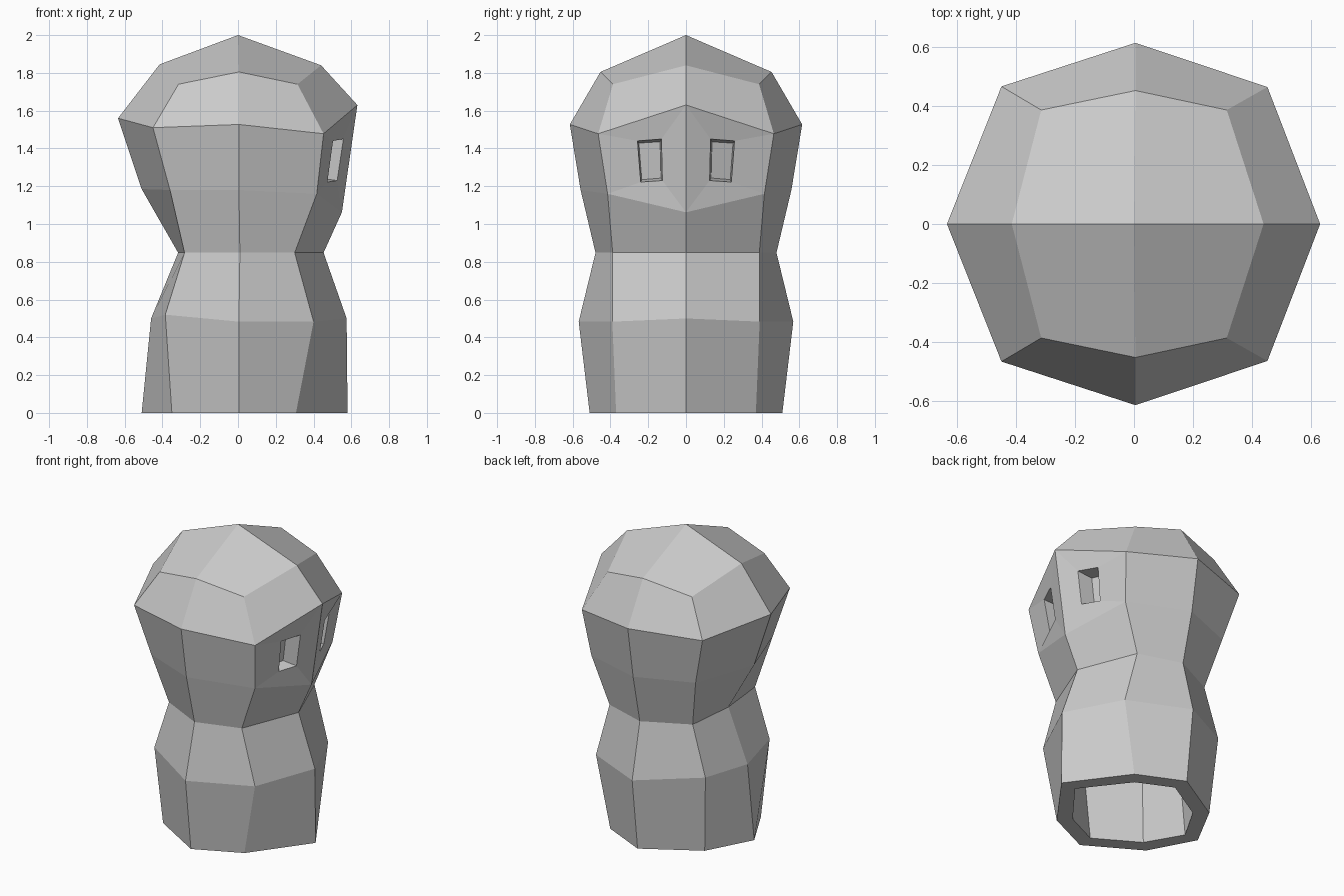
import bpy, bmesh
from mathutils import Vector

if "Cube" in bpy.data.objects:
    bpy.data.objects.remove(bpy.data.objects["Cube"])

WALL = 0.095
EYE_DEPTH = 0.19
# Rings from base to crown; each gives right, right diagonal, side, left diagonal, left (x, y, z)
RINGS = [
    [(.58, 0, 0), (.307, .37, 0), (.005, .51, 0), (-.35, .30, 0), (-.51, 0, 0)],
    [(.575, 0, .5), (.40, .39, .483), (.005, .568, .483), (-.385, .343, .52), (-.46, 0, .5)],
    [(.453, 0, .848), (.30, .388, .848), (.01, .479, .848), (-.283, .333, .848), (-.317, 0, .848)],
    [(.55, 0, 1.062), (.417, .415, 1.16), (.005, .558, 1.18), (-.36, .412, 1.18), (-.51, 0, 1.185)],
    [(.632, 0, 1.63), (.453, .465, 1.478), (.005, .615, 1.527), (-.45, .467, 1.51), (-.635, 0, 1.56)],
    [(.44, 0, 1.84), (.315, .387, 1.74), (.005, .453, 1.805), (-.315, .387, 1.74), (-.415, 0, 1.845)],
]
# Eye socket on the +y half: lower inner, lower outer, upper outer, upper inner
EYE = [(.525, .125, 1.23), (.473, .24, 1.222), (.503, .257, 1.44), (.558, .13, 1.45)]


def flip(p):
    return (p[0], -p[1], p[2])


def band(face, a, b):
    """Join two matching four-point loops."""
    for i in range(4):
        n = (i + 1) % 4
        face((a[i], a[n], b[n], b[i]))


bm = bmesh.new()

# Outer skin: mirror each half ring into eight points
rings = [[bm.verts.new(p) for p in half + [flip(half[i]) for i in (3, 2, 1)]] for half in RINGS]
apex = bm.verts.new((0, 0, 2))
panels = []
for r in range(5):
    low, high = rings[r], rings[r + 1]
    for j in range(8):
        k = (j + 1) % 8
        face = bm.faces.new((low[j], low[k], high[k], high[j]))
        if r == 3 and j in (0, 7):
            panels.append((face, EYE if j == 0 else [flip(EYE[i]) for i in (1, 0, 3, 2)]))
# Crown
top = rings[5]
for j in range(0, 8, 2):
    bm.faces.new((apex, top[j], top[j + 1], top[(j + 2) % 8]))
bm.normal_update()

# Inner skin, kept flat at the base
outer_verts, outer_faces = list(bm.verts), list(bm.faces)
inner = {v: bm.verts.new(v.co - v.normal * WALL * v.calc_shell_factor()) for v in outer_verts}
for f in outer_faces:
    bm.faces.new([inner[v] for v in reversed(f.verts)])
base = rings[0]
for v in base:
    inner[v].co.z = 0
# Base rim
for j in range(8):
    a, b = base[j], base[(j + 1) % 8]
    bm.faces.new((b, a, inner[a], inner[b]))

# Eye sockets: frame the opening, then taper back to a floor
for face, pts in panels:
    quad = list(face.verts)
    bm.faces.remove(face)
    hole = [bm.verts.new(p) for p in pts]
    mid = sum((v.co for v in hole), Vector()) / 4
    floor = [bm.verts.new(mid + (v.co - mid) * 0.75 - Vector((EYE_DEPTH, 0, 0))) for v in hole]
    band(bm.faces.new, quad, hole)
    band(bm.faces.new, hole, floor)
    bm.faces.new(floor)

mesh = bpy.data.meshes.new("hollow_figure")
bm.to_mesh(mesh)
bm.free()
bpy.context.collection.objects.link(bpy.data.objects.new("hollow_figure", mesh))
